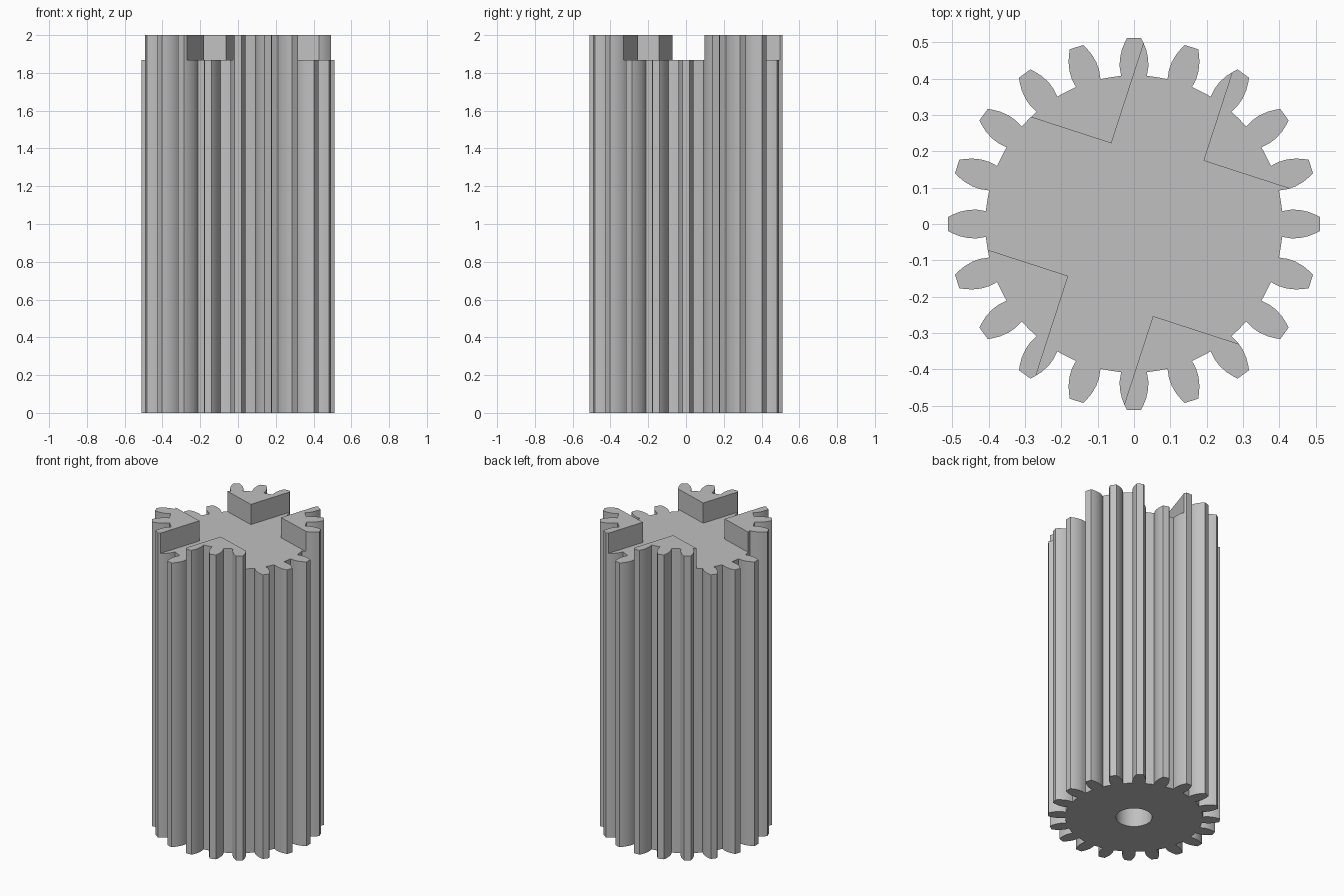
import bpy, bmesh, math

cube = bpy.data.objects.get("Cube")
if cube:
    bpy.data.objects.remove(cube, do_unlink=True)

TEETH = 20
HEIGHT = 2.0
SLOT_FLOOR = 1.867

grey = bpy.data.materials.new("plain grey")
grey.use_nodes = True
COLOUR = (0.53, 0.53, 0.53, 1)
grey.diffuse_color = COLOUR
grey.node_tree.nodes["Principled BSDF"].inputs["Base Color"].default_value = COLOUR


def prism(name, outline, z0, z1):
    """Extrude a closed outline between two heights."""
    bm = bmesh.new()
    face = bm.faces.new([bm.verts.new((x, y, z0)) for x, y in outline])
    top = bmesh.ops.extrude_face_region(bm, geom=[face])["geom"]
    verts = [g for g in top if isinstance(g, bmesh.types.BMVert)]
    bmesh.ops.translate(bm, verts=verts, vec=(0, 0, z1 - z0))
    bmesh.ops.recalc_face_normals(bm, faces=bm.faces)
    mesh = bpy.data.meshes.new(name)
    bm.to_mesh(mesh)
    bm.free()
    mesh.materials.append(grey)
    obj = bpy.data.objects.new(name, mesh)
    bpy.context.collection.objects.link(obj)
    return obj


def turn(x, y, a):
    return (x * math.cos(a) - y * math.sin(a), x * math.sin(a) + y * math.cos(a))


# Gear outline: one rounded tooth flank, mirrored and repeated
flank = [(0.408, 0.0355), (0.432, 0.0395), (0.455, 0.039),
         (0.48, 0.0335), (0.5, 0.0255), (0.512, 0.0195)]
tooth = [(r, -w) for r, w in flank] + [(r, w) for r, w in reversed(flank)]
step = math.tau / TEETH
outline = []
for i in range(TEETH):
    outline += [turn(x, y, i * step) for x, y in tooth]
    outline.append(turn(0.409, 0, (i + 0.5) * step))
gear = prism("pinion_gear", outline, 0, HEIGHT)

# Cross slot in the top, with one arm wider than the opposite one
half, right, left, reach = 0.128, 0.225, 0.192, 0.8
cross = [(half, -reach), (half, -right), (reach, -right), (reach, right),
         (half, right), (half, reach), (-half, reach), (-half, left),
         (-reach, left), (-reach, -left), (-half, -left), (-half, -reach)]
slot = prism("slot_cutter", [turn(x, y, math.radians(-18)) for x, y in cross],
             SLOT_FLOOR, HEIGHT + 0.2)

# Blind shaft hole in the bottom
circle = [turn(0.108, 0, i * math.tau / 48) for i in range(48)]
bore = prism("bore_cutter", circle, -0.2, 1.6)

bpy.context.view_layer.objects.active = gear
gear.select_set(True)
for cutter in (slot, bore):
    cutter.hide_render = True
    cut = gear.modifiers.new(cutter.name, 'BOOLEAN')
    cut.operation = 'DIFFERENCE'
    cut.solver = 'EXACT'
    cut.object = cutter
    bpy.ops.object.modifier_apply(modifier=cut.name)
    bpy.data.objects.remove(cutter, do_unlink=True)

bpy.ops.object.shade_smooth_by_angle(angle=math.radians(25))
